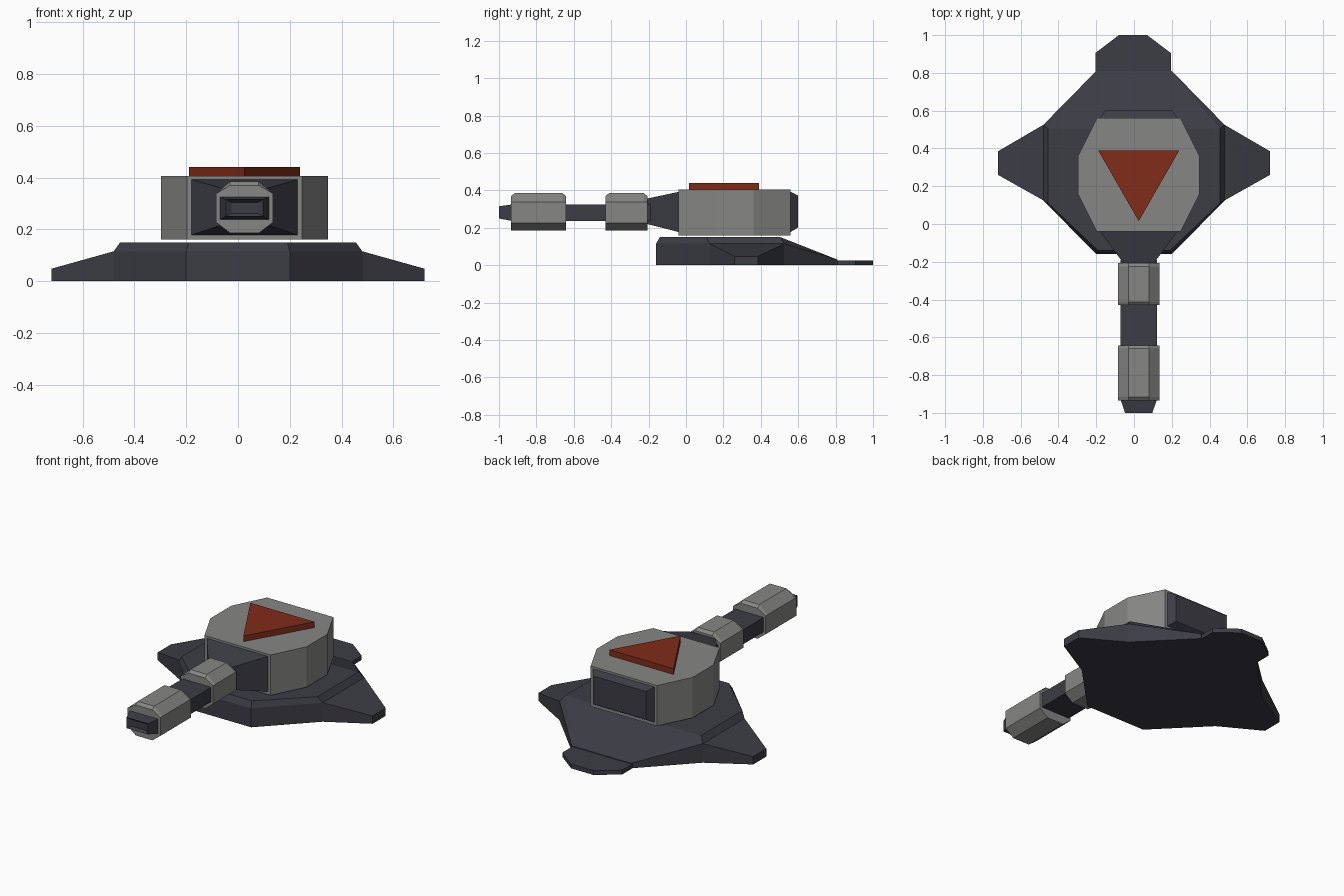
import bpy, bmesh

if "Cube" in bpy.data.objects:
    bpy.data.objects.remove(bpy.data.objects["Cube"])

CX = 0.025  # turret centre line


def material(name, rgb):
    m = bpy.data.materials.new(name)
    m.diffuse_color = (*rgb, 1)
    m.use_nodes = True
    m.node_tree.nodes["Principled BSDF"].inputs["Base Color"].default_value = m.diffuse_color
    return m


DARK = material("dark_metal", (0.045, 0.045, 0.06))
GREY = material("grey_metal", (0.24, 0.24, 0.235))
RED = material("red_paint", (0.22, 0.025, 0.01))


def finish(name, bm, mat):
    bmesh.ops.recalc_face_normals(bm, faces=bm.faces)
    me = bpy.data.meshes.new(name)
    bm.to_mesh(me)
    bm.free()
    me.materials.append(mat)
    ob = bpy.data.objects.new(name, me)
    bpy.context.collection.objects.link(ob)
    return ob


def loft(name, rings, mat):
    """Skin a list of equal-length point rings and cap both ends."""
    bm = bmesh.new()
    loops = [[bm.verts.new(p) for p in r] for r in rings]
    n = len(loops[0])
    for a, b in zip(loops, loops[1:]):
        for i in range(n):
            j = (i + 1) % n
            bm.faces.new((a[i], a[j], b[j], b[i]))
    bm.faces.new(loops[0])
    bm.faces.new(loops[-1])
    return finish(name, bm, mat)


def prism(name, outline, z0, z1, mat):
    return loft(name, [[(x, y, z) for x, y in outline] for z in (z0, z1)], mat)


def rect(y, hx, z0, z1):
    return [(CX - hx, y, z0), (CX + hx, y, z0), (CX + hx, y, z1), (CX - hx, y, z1)]


def octagon(y, top):
    half = [(0.055, 0.185), (0.11, 0.227), (0.11, 0.338), (0.055, top)]
    return ([(CX + x, y, z) for x, z in half] +
            [(CX - x, y, z) for x, z in reversed(half)])


# Base plate: right half with side wing, mirrored
rim = [(0, -.16, .115), (.2, -.16, .115), (.48, .125, .115), (.72, .26, .048),
       (.72, .385, .048), (.48, .525, .115), (.2, .81, .03), (0, .81, .03)]
deck = [(0, -.14), (.19, -.14), (.455, .11), (.455, .505), (0, .505)]
bm = bmesh.new()
b = [bm.verts.new((x, y, 0)) for x, y, z in rim]
r = [bm.verts.new(p) for p in rim]
d = [bm.verts.new((x, y, .15)) for x, y in deck]
bm.faces.new(b)
bm.faces.new(d)
for i in range(7):
    bm.faces.new((b[i], b[i + 1], r[i + 1], r[i]))
for f in ((r[0], r[1], d[1], d[0]), (r[1], r[2], d[2], d[1]),
          (r[2], r[5], d[3], d[2]), (r[2], r[3], r[4], r[5]),
          (r[5], r[6], d[3]), (r[6], r[7], d[4], d[3])):
    bm.faces.new(f)
base = finish("base_plate", bm, DARK)
base.modifiers.new("Mirror", "MIRROR")

# Rear step
prism("rear_step", [(-.205, .80), (.195, .80), (.195, .905), (.07, 1),
                    (-.08, 1), (-.205, .905)], 0, .026, DARK)

# Turret head and red marker
prism("turret_head", [(-.197, -.04), (.247, -.04), (.347, .16), (.347, .36),
                      (.247, .56), (-.197, .56), (-.297, .36), (-.297, .16)],
      .16, .405, GREY)
prism("red_marker", [(-.19, .39), (CX, .015), (.24, .39)], .40, .44, RED)

# Rear block of the turret
loft("rear_block", [rect(.54, .205, .178, .392), rect(.56, .205, .178, .392),
                    rect(.6, .178, .202, .372)], DARK)

# Tapered gun mount
loft("gun_mount", [rect(-.03, .205, .178, .392), rect(-.04, .205, .178, .392),
                   rect(-.215, .075, .222, .355)], DARK)

# Barrel with tapered, recessed muzzle
loft("barrel", [rect(-.19, .096, .237, .325), rect(-.93, .096, .237, .325),
                rect(-1, .072, .25, .315), rect(-.985, .05, .262, .303)], DARK)

# Grey barrel sleeves
for name, y0, y1 in (("rear_sleeve", -.43, -.207), ("front_sleeve", -.935, -.642)):
    loft(name, [octagon(y0, .37), octagon(y0 + .018, .385),
                octagon(y1 - .018, .385), octagon(y1, .37)], GREY)
